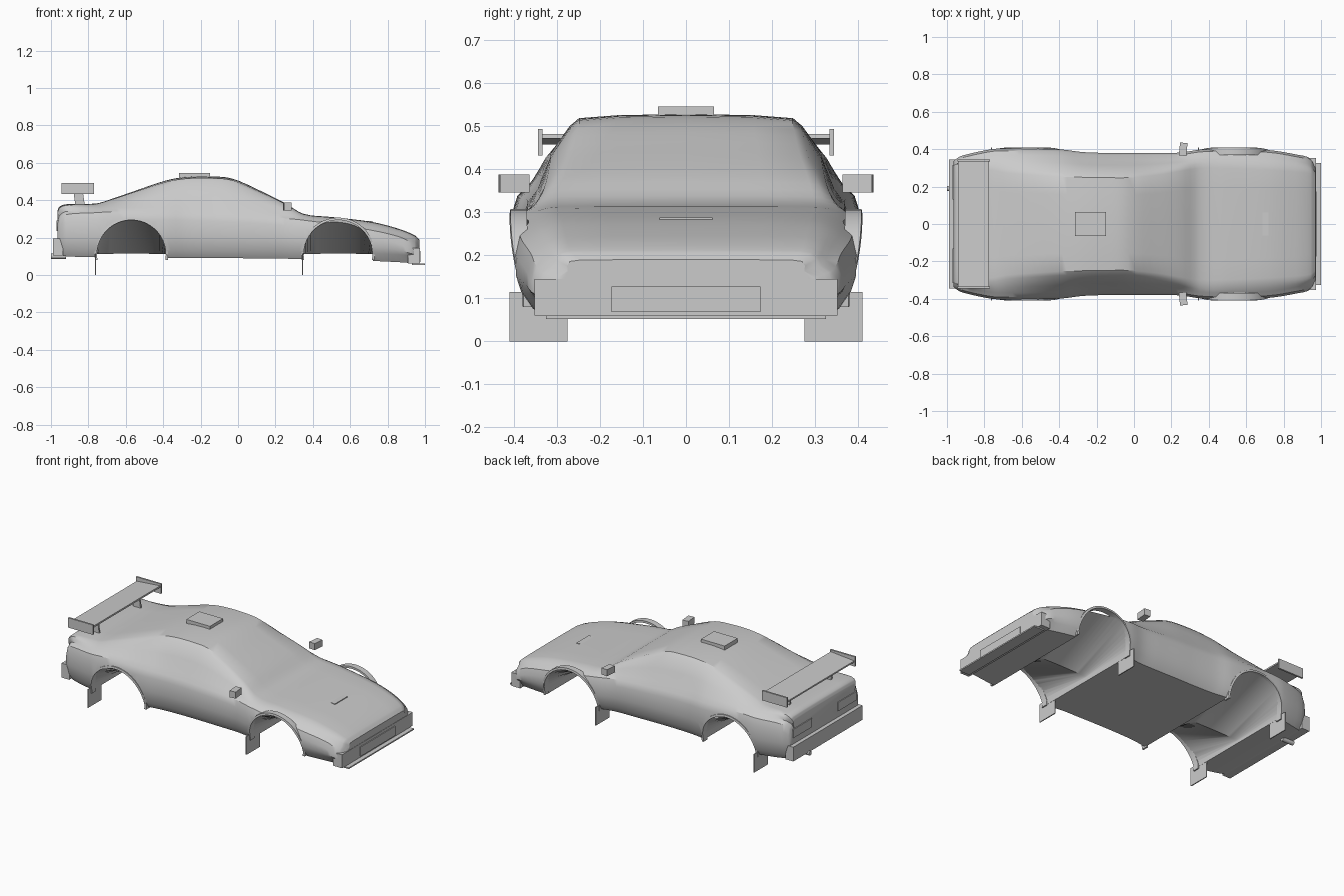
import bpy, bmesh, math
from mathutils import Matrix

cube = bpy.data.objects.get("Cube")
if cube:
    bpy.data.objects.remove(cube, do_unlink=True)

paint = bpy.data.materials.new("light_grey")
paint.use_nodes = True
GREY = (0.6, 0.6, 0.6, 1)
paint.diffuse_color = GREY
paint.node_tree.nodes["Principled BSDF"].inputs["Base Color"].default_value = GREY


def finish(name, bm):
    bmesh.ops.recalc_face_normals(bm, faces=bm.faces)
    mesh = bpy.data.meshes.new(name)
    bm.to_mesh(mesh)
    bm.free()
    mesh.materials.append(paint)
    ob = bpy.data.objects.new(name, mesh)
    bpy.context.scene.collection.objects.link(ob)
    return ob


def box(name, x, y, z, tilt=0, axis='Y'):
    """Box between the given x, y and z limits, turned about its own centre."""
    bm = bmesh.new()
    bmesh.ops.create_cube(bm, size=1)
    ob = finish(name, bm)
    ob.data.transform(Matrix.Diagonal((x[1] - x[0], y[1] - y[0], z[1] - z[0], 1)))
    ob.data.transform(Matrix.Rotation(math.radians(tilt), 4, axis))
    ob.location = [sum(p) / 2 for p in (x, y, z)]
    return ob


def pair(name, x, y, z, tilt=0, axis='Y'):
    """The same box on the left (+y) and the right (-y) of the car."""
    box(name + "_a", x, y, z, tilt, axis)
    box(name + "_b", x, (-y[1], -y[0]), z, -tilt if axis == 'Z' else tilt, axis)


def loft(name, rings, closed_ends=True, wrap=False):
    bm = bmesh.new()
    loops = [[bm.verts.new(p) for p in r] for r in rings]
    pairs = list(zip(loops, loops[1:])) + ([(loops[-1], loops[0])] if wrap else [])
    for a, b in pairs:
        n = len(a)
        for i in range(n):
            j = (i + 1) % n
            bm.faces.new((a[i], a[j], b[j], b[i]))
    if closed_ends:
        bm.faces.new(loops[0])
        bm.faces.new(loops[-1])
    return finish(name, bm)


def smooth(ob, angle):
    bpy.ops.object.select_all(action='DESELECT')
    ob.select_set(True)
    bpy.context.view_layer.objects.active = ob
    bpy.ops.object.shade_smooth_by_angle(angle=math.radians(angle))


# Body stations: x, half width, sill, shoulder, crown, half width of crown
STATIONS = [
    (-.965, .335, .12, .28, .345, .30), (-.955, .345, .11, .31, .365, .31),
    (-.92, .365, .10, .335, .378, .31), (-.76, .40, .095, .345, .382, .30),
    (-.68, .403, .095, .35, .405, .285), (-.55, .403, .092, .35, .45, .275),
    (-.385, .398, .09, .345, .505, .265), (-.28, .385, .09, .342, .524, .262),
    (-.15, .38, .09, .338, .527, .26), (-.03, .38, .09, .333, .515, .26),
    (.13, .38, .088, .325, .445, .275), (.25, .382, .087, .315, .385, .295),
    (.35, .397, .085, .305, .327, .31), (.5, .402, .082, .285, .31, .31),
    (.72, .395, .075, .25, .283, .30), (.865, .372, .068, .215, .245, .29),
    (.945, .35, .062, .175, .212, .28), (.97, .31, .06, .16, .19, .26)]


def section(s):
    x, w, sill, sh, top, wr = s
    h = top - sh
    waist = w - .035
    half = [(w - .04, sill), (w - .012, sill + .04), (w, (sill + sh) / 2 - .01),
            (w, sh - .05), (w - .012, sh - .012), (waist, sh + .1 * h),
            (waist * .55 + wr * .45 + .008, sh + .5 * h), (wr + .01, top - .15 * h),
            (wr - .012, top - .05 * h), (wr * .6, top - .012 * h)]
    return ([(x, 0, sill)] + [(x, y, z) for y, z in half] + [(x, 0, top)]
            + [(x, -y, z) for y, z in reversed(half)])


def between(i, t):
    """Point on a spline through the stations, limited to even spacing in x."""
    p = [STATIONS[min(max(k, 0), len(STATIONS) - 1)] for k in range(i - 1, i + 3)]
    out = []
    for k, (a, b, c, d) in enumerate(zip(*p)):
        dx = p[2][0] - p[1][0]
        m1 = (c - a) / (p[2][0] - p[0][0]) * dx
        m2 = (d - b) / (p[3][0] - p[1][0]) * dx
        out.append(b * (1 + 2 * t) * (1 - t) ** 2 + m1 * t * (1 - t) ** 2
                   + c * t * t * (3 - 2 * t) + m2 * t * t * (t - 1))
    return out


STEPS = 4
params = [between(i, k / STEPS) for i in range(len(STATIONS) - 1) for k in range(STEPS)]
body = loft("body_shell", [section(s) for s in params + [STATIONS[-1]]])

# Wheel wells: arched openings whose roof slopes down to the middle of the car
ARCHES = {"rear": -.57, "front": .535}
R, AXLE = .187, .11
for end, cx in ARCHES.items():
    rings = []
    for y, rise in ((-.5, R), (-.4, R), (0, .004), (.4, R), (.5, R)):
        arc = [(cx + R * math.cos(math.pi * k / 24), y, AXLE + rise * math.sin(math.pi * k / 24))
               for k in range(25)]
        rings.append([(cx + R, y, -.1)] + arc + [(cx - R, y, -.1)])
    cutter = loft(end + "_well_cutter", rings)
    cutter.hide_render = True
    cutter.hide_viewport = True
    cut = body.modifiers.new(end + "_well", 'BOOLEAN')
    cut.operation, cut.solver, cut.object = 'DIFFERENCE', 'EXACT', cutter

# Bake the openings so that no cutter stays in the scene
deps = bpy.context.evaluated_depsgraph_get()
cut_mesh = bpy.data.meshes.new_from_object(body.evaluated_get(deps))
body.modifiers.clear()
body.data = cut_mesh
for end in ARCHES:
    bpy.data.objects.remove(bpy.data.objects[end + "_well_cutter"], do_unlink=True)
smooth(body, 32)

# Arch lips and mud flaps
for end, cx in ARCHES.items():
    for side, sign in (("left", 1), ("right", -1)):
        rings = []
        for k in range(25):
            a = math.pi * (k / 24 * 1.1 - .05)
            tuck = .03 * (1 - max(math.sin(a), 0)) ** 2
            rings.append([(cx + r * math.cos(a), sign * (y - tuck), AXLE + r * math.sin(a))
                          for r, y in ((R - .003, .37), (R - .003, .41), (R + .01, .408), (R + .01, .37))])
        smooth(loft(f"{end}_{side}_arch_lip", rings), 32)
    flap = cx - R - .004
    pair(end + "_mud_flap", (flap - .003, flap + .003), (.275, .41), (0, .115))

# Rear wing
box("wing_blade", (-.94, -.775), (-.335, .335), (.464, .474), -5)
pair("wing_end_plate", (-.945, -.77), (.333, .344), (.432, .493))
pair("wing_strut", (-.875, -.825), (.2, .212), (.36, .465), -8)

# Bumpers, splitter and exhaust
box("rear_bumper", (-.99, -.935), (-.345, .345), (.105, .195))
box("front_bumper", (.91, .972), (-.352, .352), (.06, .145))
box("front_splitter", (.93, 1), (-.325, .325), (.052, .06))
box("front_plate", (.972, .977), (-.173, .173), (.068, .127))
bm = bmesh.new()
bmesh.ops.create_cone(bm, cap_ends=True, segments=16, radius1=.014, radius2=.014, depth=.08,
                      matrix=Matrix.Translation((-.96, .19, .1)) @ Matrix.Rotation(math.pi / 2, 4, 'Y'))
smooth(finish("exhaust_pipe", bm), 40)

# Lamps, mirrors, roof vent and bonnet scoop
pair("rear_lamp", (-.97, -.962), (.13, .315), (.235, .29))
pair("door_mirror", (.243, .283), (.365, .434), (.346, .387), -6, 'Z')
box("roof_vent", (-.315, -.15), (-.065, .065), (.51, .545))
box("bonnet_scoop", (.65, .72), (-.062, .062), (.262, .288))
